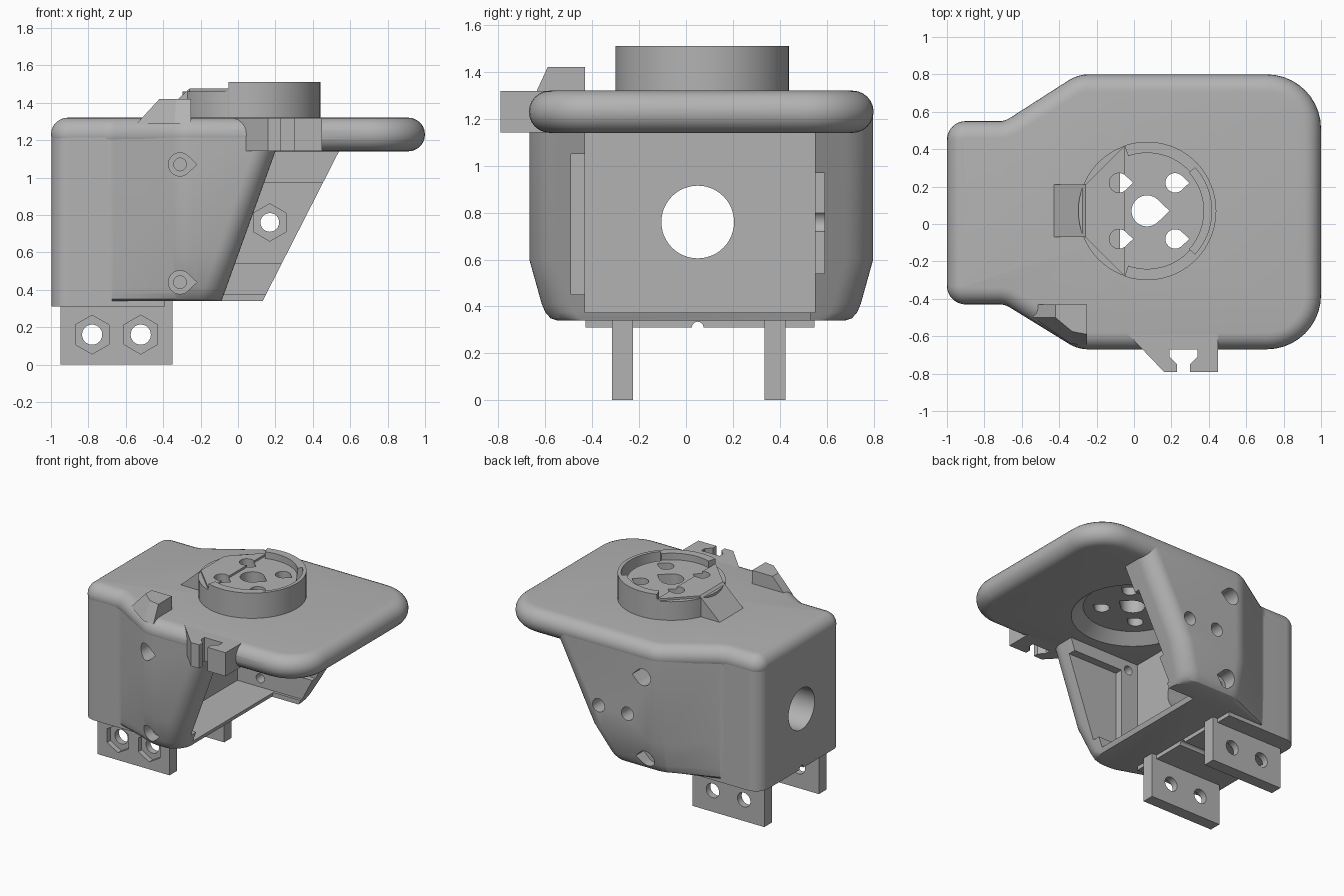
import bpy, bmesh, math
from mathutils import Vector

cube = bpy.data.objects.get("Cube")
if cube:
    bpy.data.objects.remove(cube)

grey = bpy.data.materials.new("plain grey")
grey.use_nodes = True
COLOR = (0.45, 0.45, 0.45, 1)
grey.diffuse_color = COLOR
grey.node_tree.nodes["Principled BSDF"].inputs["Base Color"].default_value = COLOR


def loft(name, loops):
    """Closed solid skinned through loops with equal point counts."""
    bm = bmesh.new()
    rings = [[bm.verts.new(p) for p in loop] for loop in loops]
    n = len(rings[0])
    for a, b in zip(rings, rings[1:]):
        for i in range(n):
            j = (i + 1) % n
            bm.faces.new((a[i], a[j], b[j], b[i]))
    bm.faces.new(rings[0][::-1])
    bm.faces.new(rings[-1])
    bmesh.ops.recalc_face_normals(bm, faces=bm.faces)
    mesh = bpy.data.meshes.new(name)
    bm.to_mesh(mesh)
    bm.free()
    mesh.materials.append(grey)
    obj = bpy.data.objects.new(name, mesh)
    bpy.context.collection.objects.link(obj)
    return obj


AXES = {"x": lambda u, v, w: (w, u, v), "y": lambda u, v, w: (u, w, v), "z": lambda u, v, w: (u, v, w)}


def prism(name, pts, axis, lo, hi):
    return loft(name, [[AXES[axis](u, v, w) for u, v in pts] for w in (lo, hi)])


def box(name, x, y, z):
    return prism(name, [(x[0], y[0]), (x[1], y[0]), (x[1], y[1]), (x[0], y[1])], "z", *z)


def circle(u, v, r, n=48):
    return [(u + r * math.cos(math.tau * i / n), v + r * math.sin(math.tau * i / n)) for i in range(n)]


def hexagon(u, v, r):
    return [(u + r * math.sin(math.tau * i / 6), v + r * math.cos(math.tau * i / 6)) for i in range(6)]


def teardrop(u, v, r):
    """Round hole with its point towards +u."""
    arc = [math.radians(50 + 260 * i / 28) for i in range(29)]
    return [(u + r * math.cos(a), v + r * math.sin(a)) for a in arc] + [(u + 1.45 * r, v)]


def rounded(corners, seg=10):
    """Outline from (x, y, radius) corners."""
    out = []
    for i, (x, y, r) in enumerate(corners):
        p = Vector((x, y))
        if r == 0:
            out.append(p)
            continue
        d1 = (Vector(corners[i - 1][:2]) - p).normalized()
        d2 = (Vector(corners[(i + 1) % len(corners)][:2]) - p).normalized()
        half = d1.angle(d2) / 2
        c = p + (d1 + d2).normalized() * r / math.sin(half)
        s, e = p + d1 * r / math.tan(half) - c, p + d2 * r / math.tan(half) - c
        a0 = math.atan2(s.y, s.x)
        turn = (math.atan2(e.y, e.x) - a0 + math.pi) % math.tau - math.pi
        out += [c + r * Vector((math.cos(a0 + turn * k / seg), math.sin(a0 + turn * k / seg)))
                for k in range(seg + 1)]
    return out


def inset(pts, d):
    """Offset a counter-clockwise outline inwards."""
    out = []
    for i, p in enumerate(pts):
        e1, e2 = (p - pts[i - 1]).normalized(), (pts[(i + 1) % len(pts)] - p).normalized()
        n1, n2 = Vector((-e1.y, e1.x)), Vector((-e2.y, e2.x))
        out.append(p + (n1 + n2) * d / (1 + n1.dot(n2)))
    return out


def cut(objs, cutters):
    for obj in objs:
        bpy.context.view_layer.objects.active = obj
        for c in cutters:
            mod = obj.modifiers.new("cut", "BOOLEAN")
            mod.operation, mod.solver, mod.object = "DIFFERENCE", "EXACT", c
            bpy.ops.object.modifier_apply(modifier=mod.name)
    for c in cutters:
        bpy.data.objects.remove(c)


def at(pts, z):
    return [(p[0], p[1], z) for p in pts]


# Top plate with a fully rounded rim
plate_line = rounded([(-1, -.43, .1), (-.69, -.43, .1), (-.3, -.67, .2), (1, -.67, .29),
                      (1, .8, .29), (-.3, .8, .2), (-.69, .55, .1), (-1, .55, .1)])
rim_angles = [math.radians(-90 + 15 * k) for k in range(13)]
plate = loft("top_plate", [at(inset(plate_line, .09 * (1 - math.cos(a))), 1.23 + .09 * math.sin(a))
                           for a in rim_angles])


# Housing with slanted, rounded side walls
def housing_loop(z, d):
    front, back = .2 + (z - 1.14) * .36, .54 + (z - 1.14) * .51
    return at(rounded([(-.9, -.425, 0), (-.69, -.425, .1), (-.3, -.668 + d, .2), (front, -.668 + d, .12),
                       (front, .53, 0), (back, .53, 0), (back, .798 - d, .12), (-.3, .798 - d, .2),
                       (-.69, .545, .1), (-.9, .545, 0)]), z)


housing = loft("housing", [housing_loop(z, d) for z, d in
                           [(.34, .12), (.35, .09), (.375, .068), (.41, .053), (.6, 0), (1.225, 0)]])
cut([housing], [box("cavity", (-.39, 2), (-.43, .55), (.375, 1.4)),
                box("front_pocket", (-.25, 2), (-.49, -.4), (.45, 1.05)),
                box("back_pocket", (-.1, 2), (.5, .59), (.54, .97))])

# End block with shaft bore
block = loft("end_block", [at(rounded([(-.998, -.428, .1), (-.39, -.428, 0), (-.39, .548, 0),
                                       (-.998, .548, .1)]), z) for z in (.31, 1.225)])
cut([block, housing], [prism("bore", circle(.05, .76, .155), "x", -2, -.2)])
cut([block], [prism("groove", circle(.05, .31, .025, 16), "x", -2, 0)])

# Screw holes in the side walls
wall_cuts = []
for z in (.44, 1.07):
    wall_cuts += [prism("front_sink", teardrop(-.31, z, .062), "y", -1, -.5),
                  prism("front_screw", circle(-.31, z, .034, 24), "y", -.6, -.3),
                  prism("back_sink", teardrop(-.2, z, .062), "y", .66, 1),
                  prism("back_screw", circle(-.2, z, .034, 24), "y", .5, .7)]
wall_cuts += [prism("wall_hole", circle(x, .76, .05, 24), "y", .5, 1) for x in (.17, -.07)]
wall_cuts.append(prism("nut_trap", hexagon(.17, .76, .1), "y", .5, .66))
cut([housing], wall_cuts)

# Horn hub: disc, raised rim, shoulder and ramp
CX = CY = .07
hub = prism("hub_disc", circle(CX, CY, .368, 64), "z", 1.25, 1.46)
sweep = [math.radians(-109 + 218 * k / 40) for k in range(41)]
rim = prism("hub_rim", [(CX + .37 * math.cos(a), CY + .37 * math.sin(a)) for a in sweep]
            + [(CX + .31 * math.cos(a), CY + .31 * math.sin(a)) for a in sweep[::-1]], "z", 1.25, 1.51)
shoulder = prism("hub_shoulder", [(-.26, -.07), (-.05, -.28), (-.05, .42), (-.26, .21)], "z", 1.25, 1.475)
ramp = prism("hub_ramp", [(-.46, 1.29), (-.26, 1.475), (-.24, 1.475), (-.24, 1.29)], "y", -.07, .21)
arc = [math.radians(-42 + 84 * k / 20) for k in range(21)]
cut([hub, rim], [prism("rim_slot", [(CX + .345 * math.cos(a), CY + .345 * math.sin(a)) for a in arc]
                       + [(CX + .305 * math.cos(a), CY + .305 * math.sin(a)) for a in arc[::-1]],
                       "z", 1.4, 2)])

# Conical recess under the plate, then the horn holes
cut([plate], [loft("recess", [at(circle(CX, CY, r, 64), z) for r, z in ((.455, 1.11), (.34, 1.21))])])
holes = [prism("centre_hole", teardrop(CX, CY, .083), "z", 1, 2)]
holes += [prism("horn_hole", teardrop(CX + sx * .15, CY + sy * .15, .052), "z", 1, 2)
          for sx in (-1, 1) for sy in (-1, 1)]
cut([plate, hub, shoulder], holes)

# Cable clip on the front edge
clip = prism("cable_clip", [(-.06, -.56), (.16, -.79), (.23, -.79), (.23, -.75), (.19, -.71), (.19, -.67),
                            (.34, -.67), (.34, -.71), (.3, -.75), (.3, -.79), (.45, -.79), (.45, -.56)],
             "z", 1.141, 1.319)
cut([plate], [box("clip_gap", (.19, .34), (-.8, -.667), (1, 2))])

# Cable hook on the front shoulder
hook = loft("cable_hook", [at([(-.54, -.43), (-.25, -.43), (-.25, -.65), (-.34, -.64), (-.54, -.5)], 1.29),
                           at([(-.42, -.43), (-.25, -.43), (-.25, -.59), (-.33, -.575), (-.42, -.5)], 1.42)])

# Mounting tabs with bolt holes and nut traps
tabs = []
for name, y in (("front_tab", -.315), ("back_tab", .335)):
    tab = box(name, (-.95, -.35), (y, y + .09), (0, .345))
    for x in (-.78, -.52):
        cut([tab], [prism("bolt_hole", circle(x, .16, .054, 24), "y", -1, 1),
                    prism("bolt_nut", hexagon(x, .16, .104), "y", y - .1, y + .04)])
    tabs.append(tab)

# Smooth the rounded surfaces, keep edges crisp
bpy.ops.object.select_all(action="DESELECT")
for obj in [plate, housing, block, hub, rim, shoulder, ramp, clip, hook] + tabs:
    obj.select_set(True)
bpy.context.view_layer.objects.active = plate
bpy.ops.object.shade_smooth_by_angle(angle=math.radians(25))
